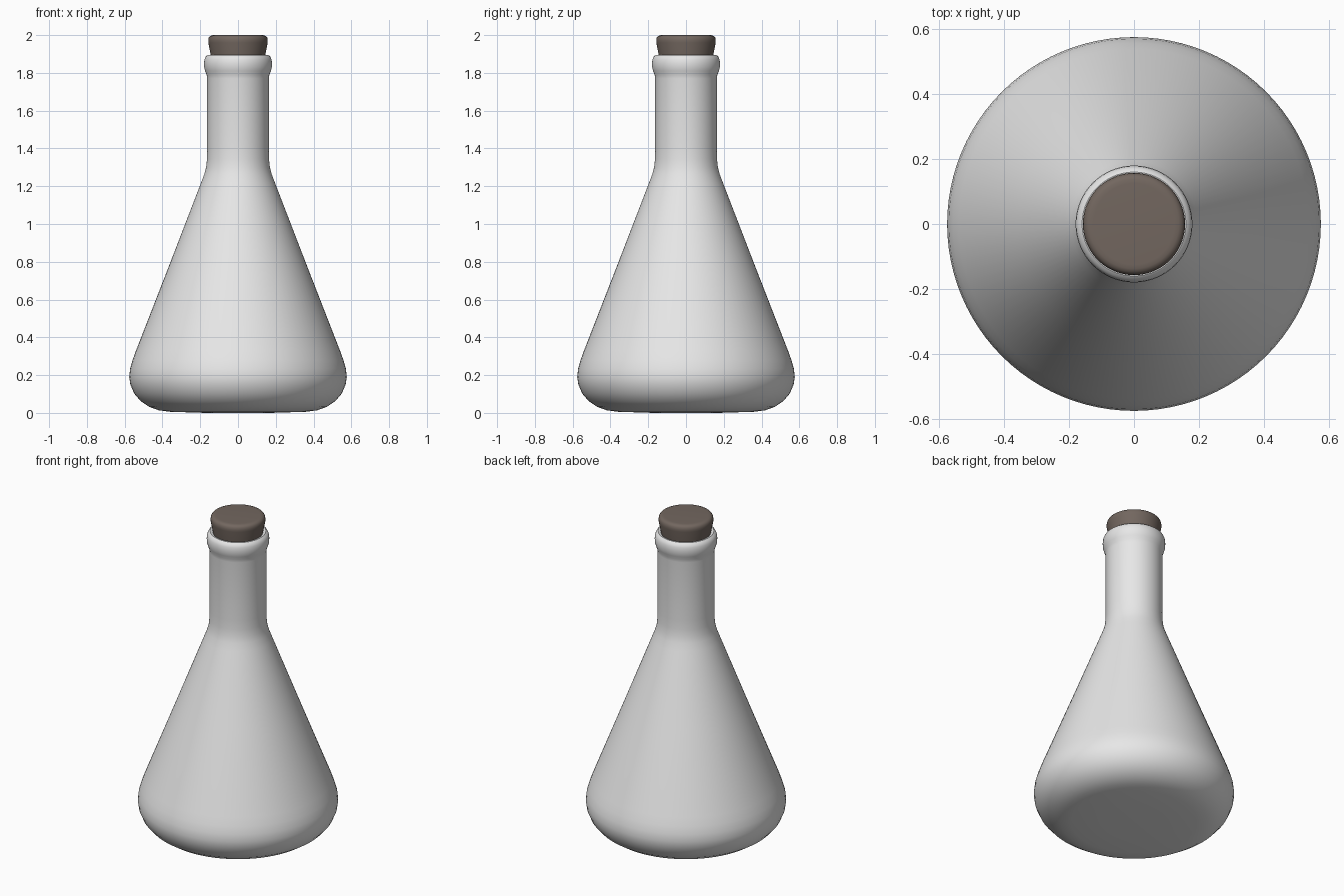
import bpy, bmesh, math

if "Cube" in bpy.data.objects:
    bpy.data.objects.remove(bpy.data.objects["Cube"])


def material(name, rgb):
    m = bpy.data.materials.new(name)
    m.diffuse_color = (*rgb, 1)
    m.use_nodes = True
    m.node_tree.nodes["Principled BSDF"].inputs["Base Color"].default_value = m.diffuse_color
    return m


def lathe(name, profile, mat, angle, sides=96):
    """Spin an (r, z) profile that starts and ends on the axis."""
    bm = bmesh.new()
    vs = [bm.verts.new((r, 0, z)) for r, z in profile]
    es = [bm.edges.new(p) for p in zip(vs, vs[1:])]
    bmesh.ops.spin(bm, geom=vs + es, cent=(0, 0, 0), axis=(0, 0, 1),
                   angle=math.tau, steps=sides, use_duplicate=False)
    bmesh.ops.remove_doubles(bm, verts=bm.verts, dist=1e-4)
    bmesh.ops.recalc_face_normals(bm, faces=bm.faces)
    me = bpy.data.meshes.new(name)
    bm.to_mesh(me)
    bm.free()
    me.materials.append(mat)
    ob = bpy.data.objects.new(name, me)
    bpy.context.collection.objects.link(ob)
    bpy.ops.object.select_all(action='DESELECT')
    ob.select_set(True)
    bpy.context.view_layer.objects.active = ob
    bpy.ops.object.shade_smooth_by_angle(angle=math.radians(angle))
    return ob


glass = material("pale_glass", (0.8, 0.8, 0.8))
cork = material("brown_cork", (0.17, 0.135, 0.115))

# Conical flask: rounded base, sloping body, neck, beaded lip, recessed mouth
lathe("flask", [
    (0, 0), (0.17, 0.0), (0.36, 0.006), (0.42, 0.014), (0.47, 0.032),
    (0.515, 0.062), (0.55, 0.103), (0.57, 0.15), (0.576, 0.19),
    (0.571, 0.235), (0.558, 0.28), (0.54, 0.33), (0.36, 0.792),
    (0.195, 1.22), (0.178, 1.265), (0.169, 1.30), (0.164, 1.345),
    (0.163, 1.40), (0.163, 1.77), (0.166, 1.79), (0.174, 1.81),
    (0.179, 1.83), (0.18, 1.85), (0.178, 1.87), (0.171, 1.887),
    (0.16, 1.895), (0.148, 1.893), (0.14, 1.885), (0.135, 1.87),
    (0.13, 1.75), (0, 1.75)], glass, 40)

# Tapered stopper with a rounded top edge
lathe("stopper", [
    (0, 1.80), (0.126, 1.80), (0.157, 1.96), (0.1575, 1.973),
    (0.155, 1.986), (0.148, 1.995), (0.138, 1.999), (0.125, 2.0),
    (0, 2.0)], cork, 40)
